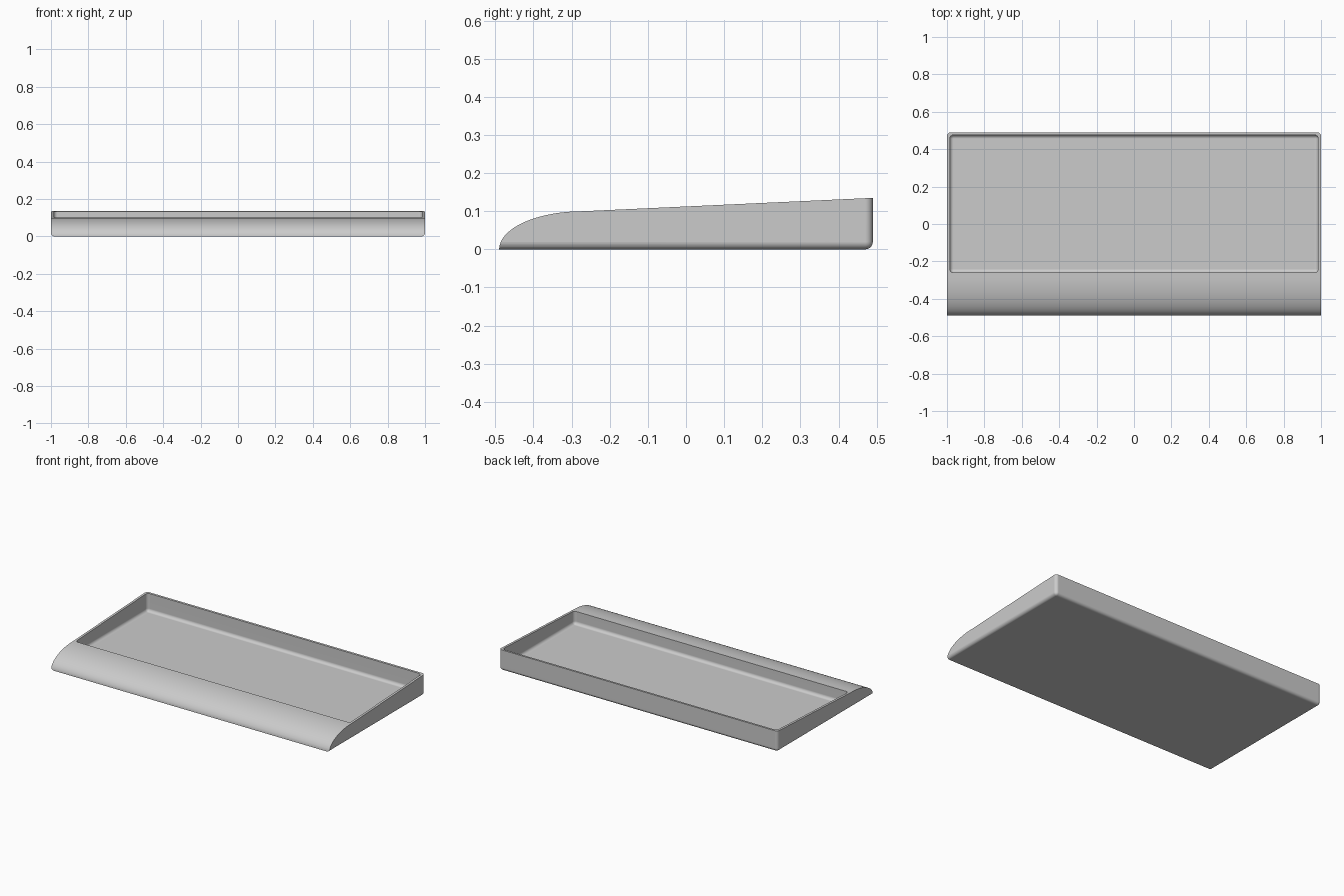
import bpy
import bmesh
import math

cube = bpy.data.objects.get("Cube")
if cube:
    bpy.data.objects.remove(cube, do_unlink=True)

FRONT, BACK = -0.49, 0.49
CREST_Y, CREST_Z, BACK_Z = -0.27, 0.10, 0.135
FLOOR_Z = 0.018
RADIUS = 0.02

grey = bpy.data.materials.new("Light grey plastic")
grey.use_nodes = True
grey.diffuse_color = (0.6, 0.6, 0.6, 1)
grey.node_tree.nodes["Principled BSDF"].inputs["Base Color"].default_value = (0.6, 0.6, 0.6, 1)


def add_object(name, bm):
    bmesh.ops.recalc_face_normals(bm, faces=bm.faces)
    mesh = bpy.data.meshes.new(name)
    bm.to_mesh(mesh)
    bm.free()
    mesh.materials.append(grey)
    obj = bpy.data.objects.new(name, mesh)
    bpy.context.collection.objects.link(obj)
    return obj


def rounded_box(name, half_x, y0, y1, z0, z1, keep_front):
    """Box with rounded upright and bottom edges; the front may stay sharp."""
    bm = bmesh.new()
    bmesh.ops.create_cube(bm, size=1)
    for v in bm.verts:
        v.co.x *= 2 * half_x
        v.co.y = y1 if v.co.y > 0 else y0
        v.co.z = z1 if v.co.z > 0 else z0
    edges = []
    for e in bm.edges:
        on_top = all(v.co.z == z1 for v in e.verts)
        on_front = all(v.co.y == y0 for v in e.verts)
        if not on_top and not (keep_front and on_front):
            edges.append(e)
    bmesh.ops.bevel(bm, geom=edges, offset=RADIUS, offset_type='OFFSET',
                    segments=6, profile=0.5, affect='EDGES')
    return add_object(name, bm)


def side_prism(name, half_x, profile):
    """Side profile (y, z) swept across the width."""
    bm = bmesh.new()
    face = bm.faces.new([bm.verts.new((-half_x, y, z)) for y, z in profile])
    swept = bmesh.ops.extrude_face_region(bm, geom=[face])["geom"]
    for v in swept:
        if isinstance(v, bmesh.types.BMVert):
            v.co.x = half_x
    return add_object(name, bm)


def apply_boolean(target, tool, operation):
    mod = target.modifiers.new(operation.title(), 'BOOLEAN')
    mod.operation = operation
    mod.solver = 'EXACT'
    mod.object = tool
    bpy.ops.object.modifier_apply(modifier=mod.name)
    bpy.data.objects.remove(tool, do_unlink=True)


# Tray body: rounded block trimmed to the wedge profile
tray = rounded_box("keyboard_tray", 1.0, -0.7, BACK, 0, 0.3, True)
bpy.context.view_layer.objects.active = tray
tray.select_set(True)

# Curved front lip running into the sloping rim
slope = (BACK_Z - CREST_Z) / (BACK - CREST_Y)
profile = [(FRONT, -0.1)]
steps = 24
for i in range(steps + 1):
    a = math.pi / 2 * i / steps
    profile.append((CREST_Y - (CREST_Y - FRONT) * math.cos(a), CREST_Z * math.sin(a)))
profile += [(0.6, CREST_Z + slope * (0.6 - CREST_Y)), (0.6, -0.1)]
apply_boolean(tray, side_prism("wedge_trim", 1.2, profile), 'INTERSECT')

# Recess with filleted floor and corners
recess = rounded_box("recess_cutter", 0.985, -0.26, 0.476, FLOOR_Z, 0.3, False)
apply_boolean(tray, recess, 'DIFFERENCE')

# Smooth curves, flat panels
bpy.ops.object.shade_smooth_by_angle(angle=math.radians(30))
normals = tray.modifiers.new("Weighted normals", 'WEIGHTED_NORMAL')
normals.keep_sharp = True
